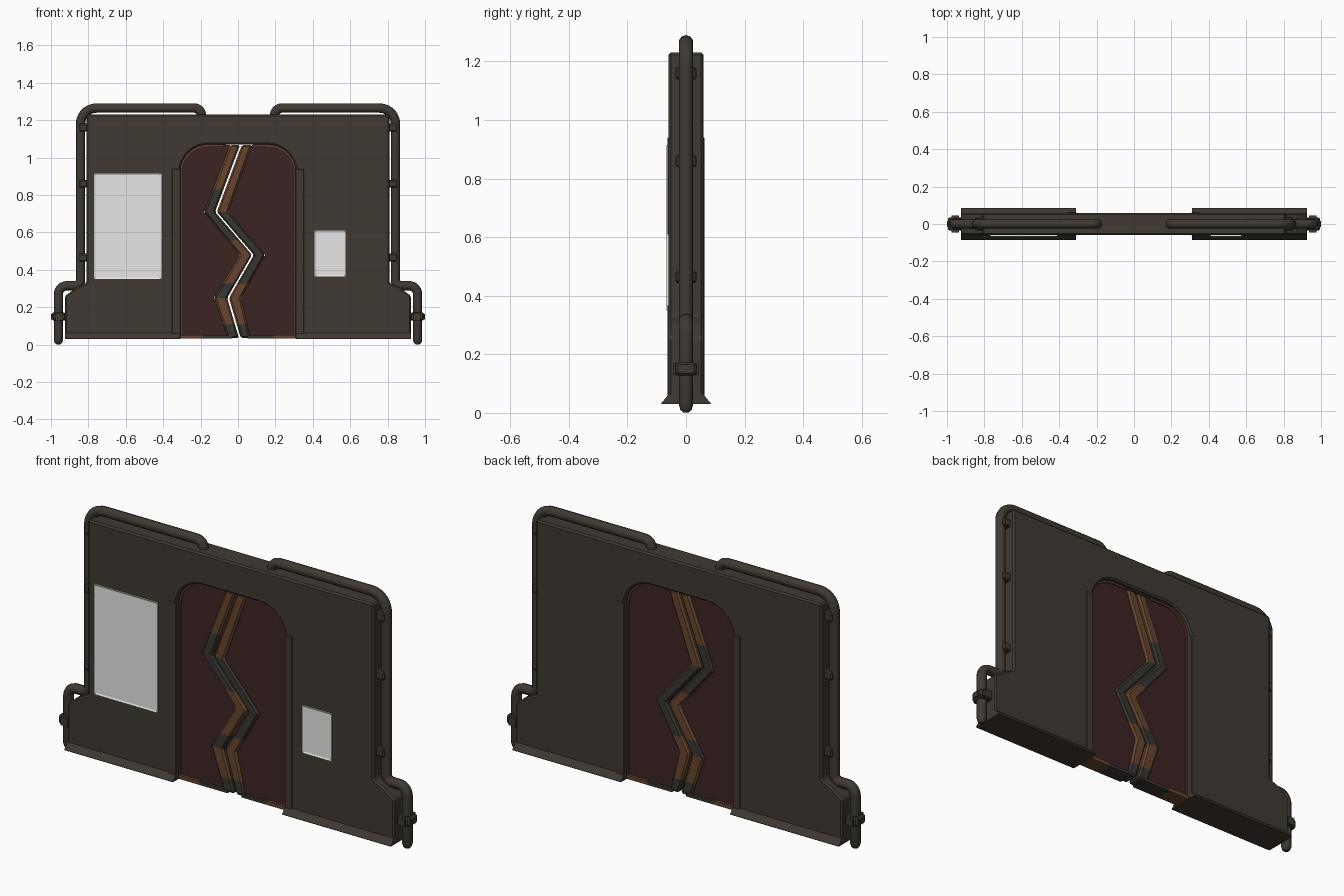
import bpy, bmesh, math
from mathutils import Vector

if "Cube" in bpy.data.objects:
    bpy.data.objects.remove(bpy.data.objects["Cube"])


def material(name, rgb):
    m = bpy.data.materials.new(name)
    m.diffuse_color = (*rgb, 1)
    m.use_nodes = True
    m.node_tree.nodes["Principled BSDF"].inputs["Base Color"].default_value = m.diffuse_color
    return m


METAL = material("dark olive metal", (0.050, 0.041, 0.031))
RED = material("dark red door", (0.048, 0.017, 0.017))
RUST = material("rust brown", (0.135, 0.060, 0.027))
STEEL = material("dull grey steel", (0.040, 0.037, 0.030))
WHITE = material("pale window", (0.80, 0.80, 0.80))


def finish(bm, name, mats, bevel=0):
    bmesh.ops.recalc_face_normals(bm, faces=bm.faces)
    me = bpy.data.meshes.new(name)
    bm.to_mesh(me)
    bm.free()
    for m in mats:
        me.materials.append(m)
    ob = bpy.data.objects.new(name, me)
    bpy.context.collection.objects.link(ob)
    if bevel:
        b = ob.modifiers.new("bevel", 'BEVEL')
        b.width, b.segments = bevel, 1
        b.limit_method, b.angle_limit = 'ANGLE', math.radians(40)
    return ob


def extrude(bm, vec):
    r = bmesh.ops.extrude_face_region(bm, geom=bm.faces[:], use_keep_orig=True)
    bmesh.ops.translate(bm, vec=vec, verts=[v for v in r['geom'] if isinstance(v, bmesh.types.BMVert)])


def prism(name, pts, half, mat, bevel=0):
    """Front outline (x, z) given thickness from -half to half in y."""
    bm = bmesh.new()
    bm.faces.new([bm.verts.new((x, -half, z)) for x, z in pts])
    extrude(bm, (0, 2 * half, 0))
    return finish(bm, name, [mat], bevel)


def box(name, x0, x1, half, z0, z1, mat, bevel=0):
    return prism(name, [(x0, z0), (x1, z0), (x1, z1), (x0, z1)], half, mat, bevel)


def arch_side(s, w, top, r, n=8):
    """Arch corner from the jamb up to the flat top, on side s."""
    return [(s * (w - r + r * math.cos(a)), top - r + r * math.sin(a))
            for a in [math.pi / 2 * i / n for i in range(n + 1)]]


def fillet(pts, radii, n=7):
    """Round the inner corners of a polyline."""
    out = [Vector(pts[0])]
    for i in range(1, len(pts) - 1):
        p, r = Vector(pts[i]), radii[i - 1]
        a = (Vector(pts[i - 1]) - p).normalized()
        b = (Vector(pts[i + 1]) - p).normalized()
        c = p + (a + b) * r
        for k in range(n + 1):
            t = math.pi / 2 * k / n
            out.append(c - b * r * math.cos(t) - a * r * math.sin(t))
    return out + [Vector(pts[-1])]


# wall with arched doorway
right = [(0.81, 1.23), (0.81, 0.33), (0.865, 0.305), (0.925, 0.26), (0.925, 0.03), (0.31, 0.03)]
right += arch_side(1, 0.31, 1.07, 0.15)
prism("wall", right + [(-x, z) for x, z in reversed(right)], 0.06, METAL, 0.008)

# zigzag seam and outer borders of its trim, top to bottom
SEAM = [(0.016, 1.068), (-0.118, 0.71), (0.08, 0.48), (-0.053, 0.25), (0.010, 0.035)]
BORDER = {-1: [(-0.042, 1.068), (-0.182, 0.71), (0.010, 0.48), (-0.128, 0.25), (-0.055, 0.035)],
          1: [(0.075, 1.068), (-0.052, 0.71), (0.145, 0.48), (0.016, 0.25), (0.066, 0.035)]}
RUSTY = {-1: "bbdddbbbdbbd", 1: "bbbdddddbbbd"}


def subdivide(line, n=3):
    out = [Vector(line[0])]
    for a, b in zip(line, line[1:]):
        out += [Vector(a).lerp(Vector(b), k / n) for k in range(1, n + 1)]
    return out


for s, side in ((-1, "left"), (1, "right")):
    # red door leaf
    leaf = [(s * 0.312, 0.035)] + arch_side(s, 0.312, 1.072, 0.15) + BORDER[s]
    prism(side + "_door_leaf", leaf, 0.028, RED)

    # patchy trim along the seam
    inner = subdivide([(x + s * 0.005, z) for x, z in SEAM])
    outer = subdivide(BORDER[s])
    bm = bmesh.new()
    va = [bm.verts.new((p.x, -0.04, p.y)) for p in inner]
    vb = [bm.verts.new((p.x, -0.04, p.y)) for p in outer]
    for i in range(len(va) - 1):
        bm.faces.new((va[i], va[i + 1], vb[i + 1], vb[i])).material_index = RUSTY[s][i] == "d"
    extrude(bm, (0, 0.08, 0))
    for f in bm.faces:
        if abs(f.normal.y) < 0.5:
            c = f.calc_center_median()
            i = min(range(12), key=lambda k: abs((inner[k].y + inner[k + 1].y) / 2 - c.z))
            f.material_index = RUSTY[s][i] == "d"
    finish(bm, side + "_seam_trim", [RUST, STEEL], 0.009)

    # thin rusty lining of the arch and sill
    a = [(s * 0.312, 0.035)] + arch_side(s, 0.312, 1.072, 0.15) + [(s * 0.08, 1.072)]
    b = [(s * 0.303, 0.035)] + arch_side(s, 0.303, 1.061, 0.142) + [(s * 0.08, 1.061)]
    prism(side + "_door_rim", a + b[::-1], 0.036, RUST)
    box(side + "_sill_outer", s * 0.19, s * 0.31, 0.042, 0.032, 0.052, RUST)
    box(side + "_sill_inner", s * 0.04 + 0.01, s * 0.19, 0.042, 0.032, 0.048, STEEL)

    # raised door jamb
    box(side + "_jamb", s * 0.308, s * 0.352, 0.0635, 0.03, 0.94, METAL, 0.003)

    # flared foot of the wall
    bm = bmesh.new()
    prof = [(0.058, 0.065), (0.085, 0.032), (0.085, 0.03), (-0.085, 0.03), (-0.085, 0.032), (-0.058, 0.065)]
    bm.faces.new([bm.verts.new((s * 0.309, y, z)) for y, z in prof])
    extrude(bm, (s * 0.616, 0, 0))
    finish(bm, side + "_flared_foot", [METAL])

    # bent pipe
    path = fillet([(0.195, 1.215), (0.195, 1.265), (0.842, 1.265), (0.842, 0.315), (0.96, 0.315), (0.96, 0.026)],
                  [0.04, 0.085, 0.03, 0.045])
    path = [(p.x, p.y, 1) for p in path] + [(0.96, 0.010, 0.8), (0.96, 0.002, 0.45)]
    cu = bpy.data.curves.new(side + "_pipe", 'CURVE')
    cu.dimensions = '3D'
    cu.bevel_depth, cu.bevel_resolution, cu.use_fill_caps = 0.025, 3, True
    sp = cu.splines.new('POLY')
    sp.points.add(len(path) - 1)
    for pt, (x, z, r) in zip(sp.points, path):
        pt.co, pt.radius = (s * x, 0, z, 1), r
    sp.use_smooth = True
    cu.materials.append(METAL)
    bpy.context.collection.objects.link(bpy.data.objects.new(side + "_pipe", cu))

    # pipe clamps
    for i, z in enumerate((0.465, 0.86, 1.16)):
        box(f"{side}_clamp_{i}", s * 0.80, s * 0.850, 0.036, z - 0.021, z + 0.021, METAL, 0.006)
    box(side + "_low_clamp", s * 0.92, s * 0.995, 0.036, 0.128, 0.172, METAL, 0.008)
    box(side + "_low_clamp_pin", s * 0.94, s * 1.0, 0.015, 0.135, 0.165, METAL)
    box(side + "_low_clamp_band", s * 0.935, s * 0.975, 0.045, 0.13, 0.17, METAL)

# pale windows on the front with a raised rim
for name, x0, x1, z0, z1 in (("large_window", -0.77, -0.41, 0.35, 0.915), ("small_window", 0.41, 0.575, 0.365, 0.61)):
    bm = bmesh.new()
    f = bm.faces.new([bm.verts.new((x, -0.058, z)) for x, z in ((x0, z0), (x1, z0), (x1, z1), (x0, z1))])
    extrude(bm, (0, -0.008, 0))
    bmesh.ops.recalc_face_normals(bm, faces=bm.faces)
    front = [f for f in bm.faces if f.normal.y < -0.9]
    bmesh.ops.inset_region(bm, faces=front, thickness=0.012, depth=-0.004)
    finish(bm, name, [WHITE])
